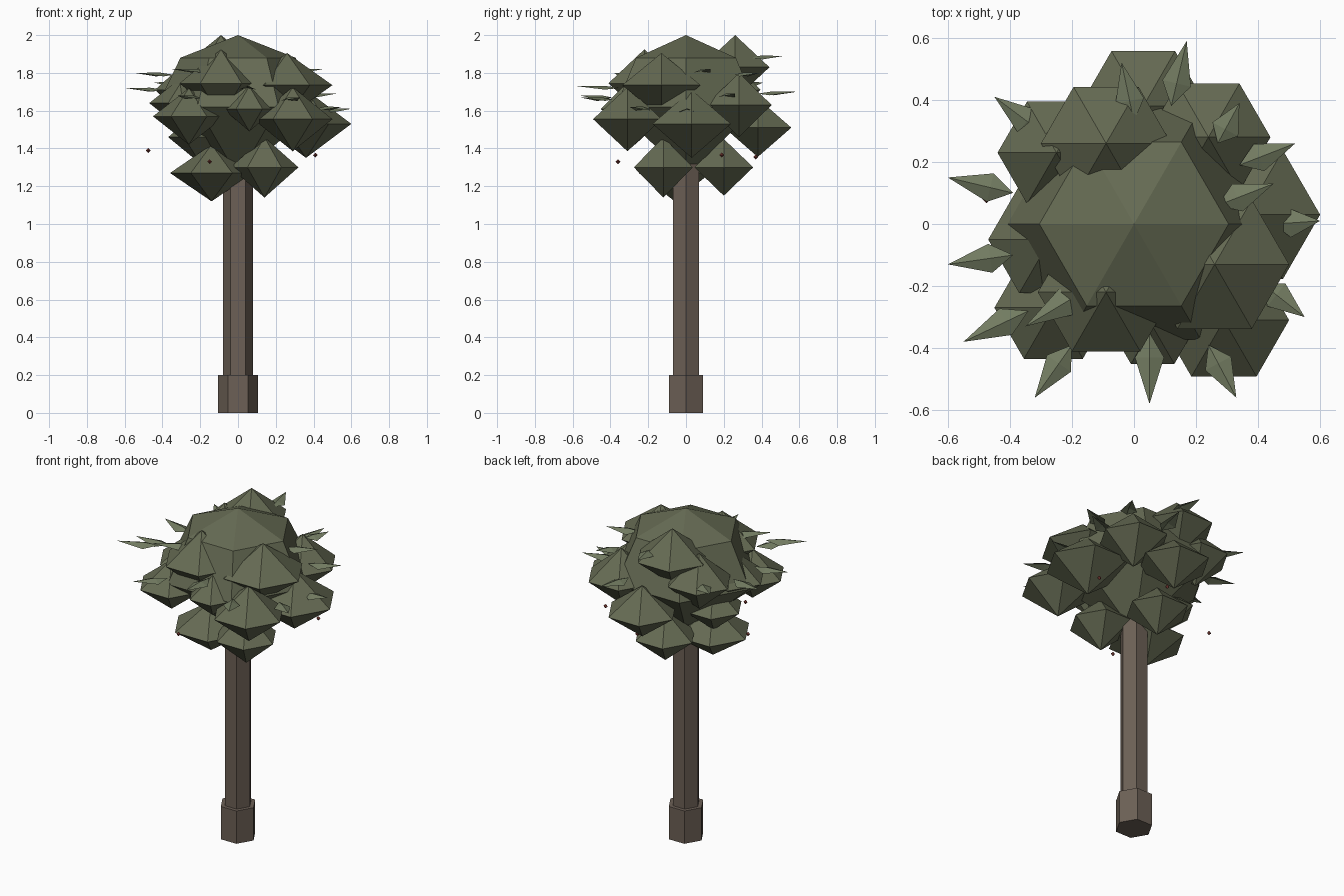
import bpy
from math import cos, sin, pi
from mathutils import Vector


def material(name, rgb):
    m = bpy.data.materials.new(name)
    m.diffuse_color = (*rgb, 1)
    return m


BARK = material("bark", (0.15, 0.117, 0.092))
FOLIAGE = material("foliage", (0.13, 0.145, 0.086))
LEAF = material("leaf", (0.17, 0.20, 0.12))
BERRY = material("berry", (0.22, 0.05, 0.04))


def add_object(name, verts, faces, mat, loc=(0, 0, 0)):
    me = bpy.data.meshes.new(name)
    me.from_pydata([tuple(v) for v in verts], [], faces)
    me.materials.append(mat)
    ob = bpy.data.objects.new(name, me)
    ob.location = loc
    bpy.context.collection.objects.link(ob)
    return ob


def lathe(name, profile, mat, loc=(0, 0, 0), sides=6):
    """Revolve (radius, z) points, listed bottom to top; radius 0 makes an apex."""
    verts, faces, rings = [], [], []
    for r, z in profile:
        n = sides if r > 0 else 1
        rings.append([len(verts) + i for i in range(n)])
        verts += [(r * cos(2 * pi * i / sides), r * sin(2 * pi * i / sides), z)
                  for i in range(n)]
    for a, b in zip(rings, rings[1:]):
        for i in range(sides):
            j = (i + 1) % sides
            quad = [a[i % len(a)], a[j % len(a)], b[j % len(b)], b[i % len(b)]]
            faces.append(list(dict.fromkeys(quad)))
    if len(rings[0]) > 1:
        faces.append(rings[0][::-1])
    if len(rings[-1]) > 1:
        faces.append(rings[-1])
    return add_object(name, verts, faces, mat, loc)


# Trunk and its thicker foot
lathe("trunk_base", [(0.105, 0), (0.105, 0.2)], BARK)
lathe("trunk", [(0.08, 0.15), (0.08, 1.35)], BARK)

# Large central crown: shallow cap, flaring sides, pointed underside
lathe("crown_core", [(0, 1.25), (0.43, 1.62), (0.305, 1.88), (0, 2.0)], FOLIAGE)

# Foliage clumps: hexagonal double pyramids (x, y, z, radius, half height)
clumps = [
    (-0.09, 0.26, 1.83, 0.21, 0.17),
    (0.26, -0.13, 1.735, 0.24, 0.17),
    (-0.09, -0.22, 1.745, 0.22, 0.18),
    (-0.25, 0.23, 1.71, 0.19, 0.17),
    (-0.27, -0.05, 1.64, 0.20, 0.16),
    (-0.26, -0.27, 1.57, 0.19, 0.15),
    (0.29, -0.31, 1.555, 0.21, 0.17),
    (0.36, 0.03, 1.53, 0.24, 0.18),
    (0.06, -0.33, 1.61, 0.14, 0.12),
    (0.03, 0.38, 1.51, 0.205, 0.155),
    (0.24, 0.28, 1.63, 0.20, 0.17),
    (-0.20, 0.02, 1.46, 0.17, 0.14),
    (-0.14, -0.06, 1.27, 0.22, 0.15),
    (0.14, -0.12, 1.30, 0.18, 0.16),
    (0.0, 0.20, 1.30, 0.18, 0.15),
]
for x, y, z, r, h in clumps:
    lathe("foliage_clump", [(0, -h), (r, 0), (0, h)], FOLIAGE, (x, y, z))

# Folded pointed leaves, given by (base x, base y, tip x, tip y, z)
leaves = [
    (-0.29, 0.29, -0.45, 0.41, 1.75), (-0.39, 0.10, -0.60, 0.15, 1.72),
    (-0.39, -0.10, -0.60, -0.13, 1.72), (-0.34, -0.28, -0.55, -0.38, 1.80),
    (-0.20, -0.39, -0.32, -0.56, 1.68), (0.05, -0.35, 0.05, -0.58, 1.73),
    (0.24, -0.39, 0.33, -0.56, 1.67), (0.41, -0.19, 0.55, -0.30, 1.62),
    (0.45, 0.00, 0.60, 0.01, 1.61), (0.34, 0.19, 0.52, 0.26, 1.69),
    (0.27, 0.06, 0.45, 0.13, 1.82), (0.27, 0.26, 0.34, 0.39, 1.80),
    (0.12, 0.38, 0.17, 0.59, 1.70), (0.0, 0.33, -0.04, 0.52, 1.89),
    (-0.15, -0.21, -0.35, -0.33, 1.82),
]
for bx, by, tx, ty, z in leaves:
    base, tip = Vector((bx, by, z - 0.01)), Vector((tx, ty, z))
    along = tip - base
    side = along.cross(Vector((0, 0, 1))).normalized() * 0.047
    mid = base + along * 0.35
    drop = Vector((0, 0, -0.012))
    ridge = mid + Vector((0, 0, 0.008))
    add_object("leaf", [base, mid + side + drop, tip, mid - side + drop, ridge],
               [(0, 1, 4), (1, 2, 4), (2, 3, 4), (3, 0, 4)], LEAF)

# Tiny hanging berries
for loc in [(-0.475, 0.08, 1.39), (-0.15, -0.36, 1.33),
            (0.41, 0.19, 1.365), (0.07, 0.37, 1.355)]:
    lathe("berry", [(0, -0.013), (0.013, 0), (0, 0.013)], BERRY, loc, 4)
